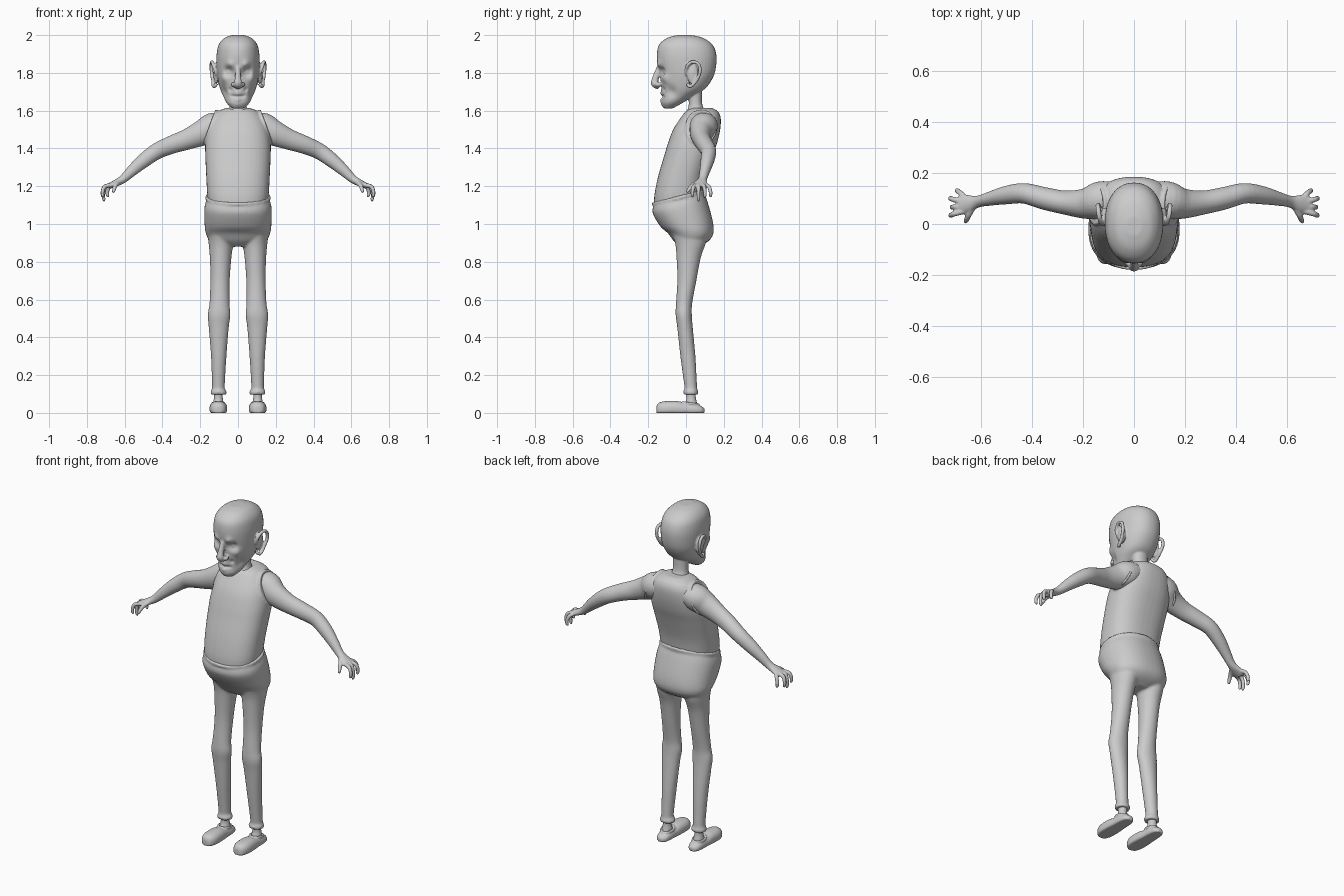
import bpy, bmesh, math
from mathutils import Vector

TAU = 2 * math.pi


def spline(p, k=4):
    """Catmull-Rom through tuples of any length."""
    out = []
    for i in range(len(p) - 1):
        q = (p[max(i - 1, 0)], p[i], p[i + 1], p[min(i + 2, len(p) - 1)])
        for j in range(k):
            t = j / k
            out.append(tuple(.5 * (2 * b + (c - a) * t + (2 * a - 5 * b + 4 * c - d) * t * t
                                   + (3 * b - a - 3 * c + d) * t ** 3) for a, b, c, d in zip(*q)))
    return out + [tuple(p[-1])]


def skin(bm, rings):
    """Closed shell over a list of rings."""
    vs = [[bm.verts.new(c) for c in r] for r in rings]
    n = len(vs[0])
    for a, b in zip(vs, vs[1:]):
        for i in range(n):
            bm.faces.new((a[i], a[(i + 1) % n], b[(i + 1) % n], b[i]))
    bm.faces.new(vs[0])
    bm.faces.new(vs[-1])


def oval(n, p):
    for i in range(n):
        c, s = math.cos(TAU * i / n), math.sin(TAU * i / n)
        yield (math.copysign(abs(c) ** (2 / p), c), math.copysign(abs(s) ** (2 / p), s))


def stack(bm, secs, cx=0, p=2.2, n=40):
    """Horizontal sections: z, x offset, half width, front y, back y, tilt."""
    rings = []
    for z, dx, hw, yf, yb, tilt in spline(secs):
        yc, ry = (yf + yb) / 2, max((yb - yf) / 2, .004)
        rings.append([(cx + dx + hw * c, yc + ry * s, z + tilt * ry * s) for c, s in oval(n, p)])
    skin(bm, rings)


def tube(bm, pts, up=(0, 1, 0), n=16, k=4):
    """Swept path: x, y, z, radius along up, other radius."""
    pts = spline(pts, k)
    rings = []
    for i, q in enumerate(pts):
        t = (Vector(pts[min(i + 1, len(pts) - 1)][:3]) - Vector(pts[max(i - 1, 0)][:3])).normalized()
        u = Vector(up)
        u = (u - t * u.dot(t)).normalized()
        v = t.cross(u)
        rings.append([Vector(q[:3]) + u * q[3] * c + v * q[4] * s for c, s in oval(n, 2)])
    skin(bm, rings)


def ball(bm, c, r):
    vs = bmesh.ops.create_uvsphere(bm, u_segments=20, v_segments=12, radius=1)['verts']
    for v in vs:
        v.co = Vector(c) + Vector([a * b for a, b in zip(v.co, r)])


def finish(name, bm, voxel=.006, smooth=4, mirror=False):
    """Fuse overlapping shells into one smooth skin."""
    bmesh.ops.recalc_face_normals(bm, faces=bm.faces)
    me = bpy.data.meshes.new(name)
    bm.to_mesh(me)
    bm.free()
    ob = bpy.data.objects.new(name, me)
    bpy.context.collection.objects.link(ob)
    m = ob.modifiers.new('fuse', 'REMESH')
    m.mode, m.voxel_size, m.use_smooth_shade = 'VOXEL', voxel, True
    m = ob.modifiers.new('soften', 'SMOOTH')
    m.factor, m.iterations = .5, smooth
    if mirror:
        m = ob.modifiers.new('mirror', 'MIRROR')
        m.use_mirror_merge = False
    return ob


# Head, neck, nose and ears
bm = bmesh.new()
stack(bm, [(1.612, 0, .03, -.115, -.07, 0), (1.64, 0, .06, -.128, -.02, 0), (1.68, 0, .08, -.126, .045, 0),
           (1.72, 0, .096, -.13, .105, 0), (1.78, 0, .109, -.137, .145, 0), (1.84, 0, .114, -.15, .16, 0),
           (1.9, 0, .113, -.154, .16, 0), (1.95, 0, .102, -.142, .14, 0), (1.985, 0, .072, -.1, .09, 0),
           (2.0, 0, .03, -.045, .03, 0)])
stack(bm, [(1.56, 0, .07, -.02, .12, 0), (1.6, 0, .052, .005, .1, 0), (1.64, 0, .043, .015, .085, 0),
           (1.72, 0, .045, .01, .085, 0)])
tube(bm, [(0, -.135, 1.84, .014, .014), (0, -.15, 1.805, .014, .016), (0, -.163, 1.765, .018, .018),
          (0, -.165, 1.742, .022, .02), (0, -.14, 1.725, .018, .014)], up=(1, 0, 0))
for s in (-1, 1):
    ball(bm, (s * .023, -.147, 1.738), (.014, .018, .013))
    ball(bm, (s * .116, .035, 1.795), (.014, .03, .055))
    rim = [(.112, .005, 1.79), (.127, .003, 1.83), (.136, .03, 1.857), (.141, .065, 1.848), (.14, .074, 1.805),
           (.132, .053, 1.757), (.128, .022, 1.727), (.114, .008, 1.742)]
    tube(bm, [(s * x, y, z, .01, .009) for x, y, z in rim], up=(1, 0, 0), n=12)
head = finish('head', bm, .0045, 4)
dg = bpy.context.evaluated_depsgraph_get()
head.data = bpy.data.meshes.new_from_object(head.evaluated_get(dg))
head.modifiers.clear()

# Face modelling: position, radius, push
pushes = [((.048, -.13, 1.81), .024, (0, .024, 0)), ((.045, -.145, 1.843), .022, (0, -.011, 0)),
          ((.047, -.125, 1.808), .013, (0, -.012, 0)), ((.07, -.105, 1.77), .026, (.005, -.01, 0)),
          ((.08, -.08, 1.7), .03, (-.01, .006, 0)), ((.042, -.12, 1.712), .012, (0, .008, 0)),
          ((0, -.13, 1.69), .02, (0, -.008, 0)), ((0, -.13, 1.658), .013, (0, -.008, 0)),
          ((0, -.13, 1.63), .02, (0, -.006, 0))]
pushes += [((x, -.126, 1.674 + x * .1), .008, (0, .008, 0)) for x in (0, .013, .026, .038)]
both = [(Vector((s * c[0], c[1], c[2])), r, Vector((s * d[0], d[1], d[2])))
        for c, r, d in pushes for s in ((1, -1) if c[0] else (1,))]
for v in head.data.vertices:
    co = v.co.copy()
    if co.y < 0:
        for c, r, d in both:
            v.co += d * math.exp(-(co - c).length_squared / (r * r))

# Sleeveless shirt with armhole trim
bm = bmesh.new()
stack(bm, [(1.1, 0, .155, -.168, .085, .2), (1.16, 0, .163, -.168, .09, .1), (1.25, 0, .168, -.148, .105, 0),
           (1.36, 0, .173, -.116, .14, 0), (1.43, 0, .173, -.095, .165, 0), (1.5, 0, .162, -.068, .181, 0),
           (1.56, 0, .137, -.03, .184, 0), (1.597, 0, .105, .0, .168, 0), (1.615, 0, .06, .03, .135, 0)], p=2.4)
for s in (-1, 1):
    loop = [(s * (.148 + .032 * math.sin(a)), .08 + .078 * math.cos(a), 1.512 - .088 * math.sin(a), .008, .008)
            for a in [TAU * i / 24 for i in range(26)]]
    tube(bm, loop, up=(1, 0, 0), n=8, k=1)
finish('shirt', bm, .006, 5)

# Trousers: hips, waistband, legs with flared cuffs
bm = bmesh.new()
stack(bm, [(1.135, 0, .164, -.172, .095, .25), (1.085, 0, .178, -.176, .115, .2), (1.0, 0, .177, -.135, .142, .1),
           (.95, 0, .17, -.095, .145, 0), (.91, 0, .145, -.065, .12, 0), (.88, 0, .07, -.03, .07, 0)], p=2.3)
band = [(.166 * math.cos(a), -.038 + .135 * math.sin(a), 1.14 + .034 * math.sin(a), .011, .009)
        for a in [TAU * i / 48 for i in range(50)]]
tube(bm, band, up=(0, 0, 1), n=8, k=1)
for s in (-1, 1):
    leg = [(.97, .09, .074, -.08, .115), (.9, .09, .066, -.058, .105), (.82, .092, .057, -.05, .078),
           (.7, .095, .051, -.046, .055), (.58, .098, .053, -.053, .033), (.52, .1, .06, -.055, .031),
           (.45, .102, .053, -.046, .036), (.3, .102, .041, -.03, .05), (.15, .104, .034, -.01, .058),
           (.125, .104, .036, -.009, .06), (.112, .103, .043, -.015, .065), (.097, .103, .041, -.012, .063)]
    stack(bm, [(z, s * x, w, f, b, 0) for z, x, w, f, b in leg], p=2, n=28)
finish('trousers', bm, .007, 4)

# Arms with palm, fingers and thumb
bm = bmesh.new()
tube(bm, [(.07, .1, 1.535, .065, .055), (.13, .093, 1.515, .074, .075), (.19, .08, 1.482, .06, .068),
          (.27, .084, 1.448, .047, .055), (.35, .1, 1.42, .044, .048), (.43, .12, 1.385, .04, .043),
          (.5, .113, 1.335, .036, .038), (.56, .1, 1.283, .028, .03), (.61, .088, 1.237, .023, .022),
          (.65, .08, 1.215, .034, .018), (.683, .078, 1.2, .037, .015)], n=28)
for tx, ty, tz in [(.69, .13, 1.15), (.716, .1, 1.148), (.71, .066, 1.13), (.715, .034, 1.15)]:
    by = .078 + (ty - .083) * .55
    tube(bm, [(.665, by, 1.207, .012, .012), (tx - .01, (by + 2 * ty) / 3, 1.198, .011, .011),
              (tx + .002, ty, (tz + 1.19) / 2, .01, .01), (tx, ty, tz, .009, .009), (tx - .005, ty, tz - .009, .004, .004)], n=12)
tube(bm, [(.63, .07, 1.222, .014, .014), (.648, .035, 1.205, .012, .012), (.657, .014, 1.18, .01, .01),
          (.66, .006, 1.166, .006, .006)], up=(1, 0, 0), n=12)
finish('arm', bm, .0045, 3, mirror=True)

# Ankle
bm = bmesh.new()
stack(bm, [(.03, .104, .03, -.02, .065, 0), (.06, .104, .027, -.002, .057, 0), (.085, .104, .023, .003, .052, 0),
           (.13, .104, .025, 0, .052, 0)], p=2, n=24)
finish('ankle', bm, .005, 2, mirror=True)

# Slipper: flat sole, rounded toe, low heel
bm = bmesh.new()
rings = []
for y, hw, top in spline([(-.157, .014, .035), (-.145, .033, .053), (-.11, .046, .062), (-.05, .046, .063),
                          (0, .041, .053), (.045, .039, .048), (.08, .031, .036), (.098, .012, .024)]):
    rings.append([(.104 + hw * c, y, max(0, top * (.35 + .65 * s))) for c, s in oval(28, 2.3)])
skin(bm, rings)
tube(bm, [(.104 + .033 * math.cos(a), .025 + .04 * math.sin(a), .05 - .005 * math.sin(a), .007, .006)
          for a in [TAU * i / 24 for i in range(26)]], up=(0, 0, 1), n=8, k=1)
finish('slipper', bm, .005, 2, mirror=True)
